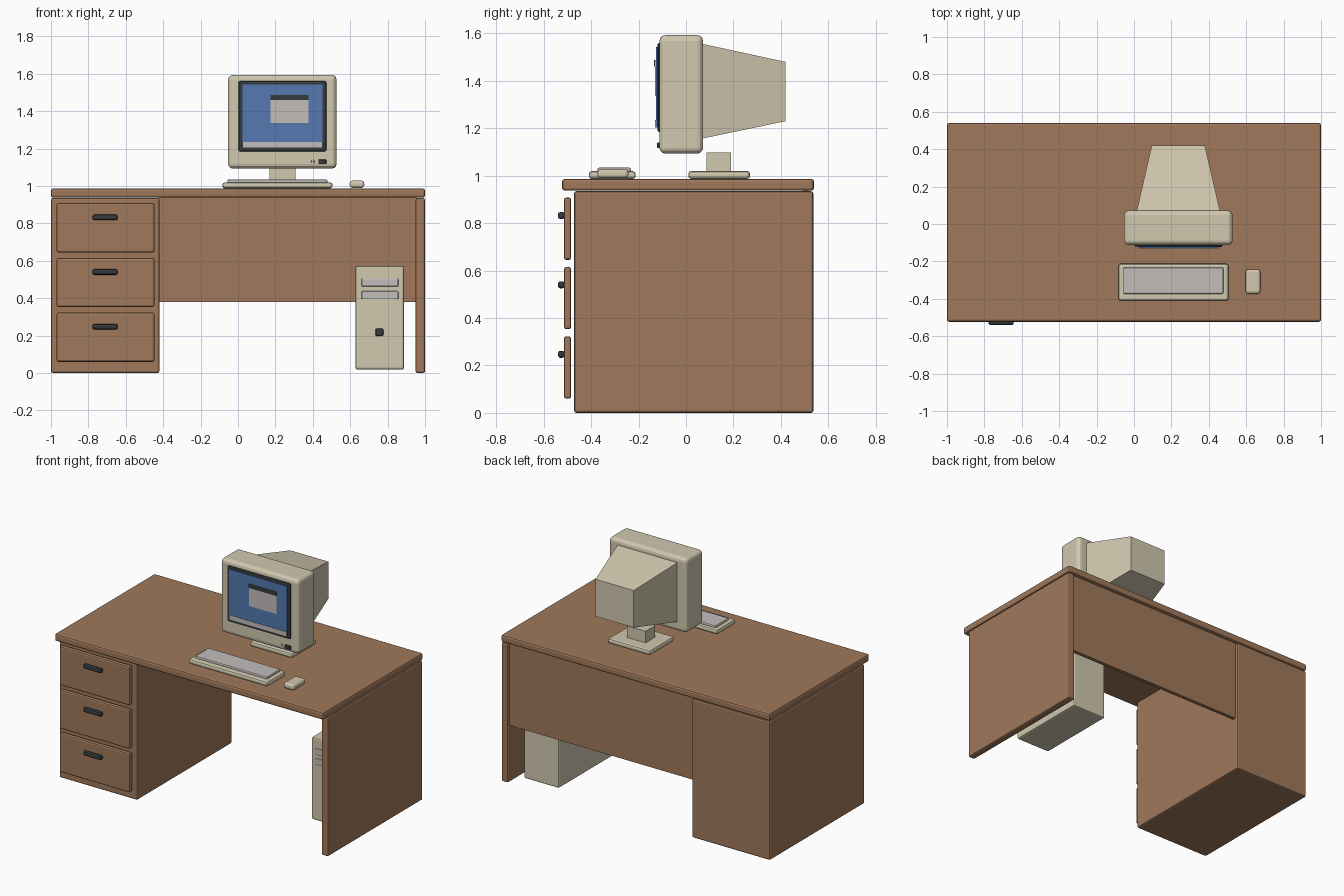
import bpy, bmesh


def material(name, rgb):
    m = bpy.data.materials.new(name)
    m.diffuse_color = (*rgb, 1)
    return m


WOOD = material("brown_wood", (0.35, 0.19, 0.105))
BEIGE = material("beige_plastic", (0.64, 0.58, 0.43))
GREY = material("light_grey", (0.54, 0.51, 0.50))
BLUE = material("screen_blue", (0.09, 0.19, 0.45))
DARK = material("dark_plastic", (0.035, 0.042, 0.045))


def finish(name, bm, mat, bevel=0, seg=2):
    bmesh.ops.recalc_face_normals(bm, faces=bm.faces)
    me = bpy.data.meshes.new(name)
    bm.to_mesh(me)
    bm.free()
    me.materials.append(mat)
    ob = bpy.data.objects.new(name, me)
    bpy.context.collection.objects.link(ob)
    if bevel:
        mod = ob.modifiers.new("bevel", "BEVEL")
        mod.width = bevel
        mod.segments = seg
    return ob


def box(name, x, y, z, mat, bevel=0, seg=2):
    """Box from (min, max) pairs on each axis."""
    bm = bmesh.new()
    bmesh.ops.create_cube(bm, size=1)
    for v in bm.verts:
        v.co = [lo + (hi - lo) * (c + 0.5) for c, (lo, hi) in zip(v.co, (x, y, z))]
    return finish(name, bm, mat, bevel, seg)


# Desk: top, drawer pedestal, side panel, back panel
box("desk_top", (-1, 1), (-0.523, 0.54), (0.937, 0.987), WOOD, 0.012)
box("drawer_pedestal", (-1, -0.42), (-0.472, 0.537), (0, 0.935), WOOD, 0.01)
box("side_panel", (0.95, 1), (-0.472, 0.537), (0, 0.935), WOOD, 0.01)
box("back_panel", (-0.425, 0.955), (0.492, 0.517), (0.38, 0.938), WOOD)

# Drawers with handles
for i, (lo, hi) in enumerate(((0.645, 0.908), (0.353, 0.615), (0.06, 0.323)), 1):
    box(f"drawer_{i}", (-0.97, -0.446), (-0.515, -0.484), (lo, hi), WOOD, 0.01)
    h = lo + 0.187
    box(f"drawer_handle_{i}", (-0.778, -0.643), (-0.54, -0.512),
        (h - 0.015, h + 0.015), DARK, 0.01)

# Computer tower
box("tower_case", (0.628, 0.888), (-0.115, 0.455), (0.018, 0.573), BEIGE, 0.01)
for i, (lo, hi) in enumerate(((0.462, 0.506), (0.395, 0.438)), 1):
    box(f"tower_drive_{i}", (0.66, 0.857), (-0.124, -0.105), (lo, hi), GREY, 0.006)
box("tower_button", (0.735, 0.777), (-0.128, -0.105), (0.198, 0.237), DARK, 0.006)

# Monitor stand
box("monitor_base", (0.08, 0.395), (0.01, 0.27), (0.987, 1.02), BEIGE, 0.012)
box("monitor_neck", (0.168, 0.307), (0.087, 0.19), (1.015, 1.098), BEIGE)

# Monitor case and its tapered back
box("monitor_case", (-0.053, 0.527), (-0.112, 0.072), (1.093, 1.593), BEIGE, 0.025, 3)
taper = box("monitor_back", (0.012, 0.462), (0.06, 0.42), (1.155, 1.558), BEIGE)
for v in taper.data.vertices:
    if v.co.y > 0.3:
        v.co.x = 0.095 if v.co.x < 0.237 else 0.379
        v.co.z = 1.23 if v.co.z < 1.35 else 1.48

# Screen with its picture as thin plates
box("screen_frame", (0.002, 0.472), (-0.121, -0.105), (1.185, 1.56), DARK, 0.008)
box("screen", (0.023, 0.453), (-0.127, -0.118), (1.203, 1.542), BLUE)
box("screen_bar", (0.023, 0.453), (-0.13, -0.126), (1.203, 1.236), GREY)
box("screen_window", (0.173, 0.377), (-0.131, -0.126), (1.337, 1.487), GREY)
box("window_title_bar", (0.173, 0.377), (-0.134, -0.13), (1.46, 1.487), DARK)

# Monitor controls
box("monitor_button", (0.43, 0.472), (-0.122, -0.105), (1.116, 1.141), DARK, 0.004)
box("monitor_light", (0.391, 0.409), (-0.116, -0.105), (1.121, 1.139), GREY, 0.005)

# Keyboard and mouse
box("keyboard_body", (-0.083, 0.505), (-0.41, -0.212), (0.987, 1.019), BEIGE, 0.012)
box("keyboard_keys", (-0.057, 0.478), (-0.374, -0.232), (1.01, 1.034), GREY, 0.007)
box("mouse", (0.597, 0.675), (-0.373, -0.243), (0.99, 1.028), BEIGE, 0.014, 3)
